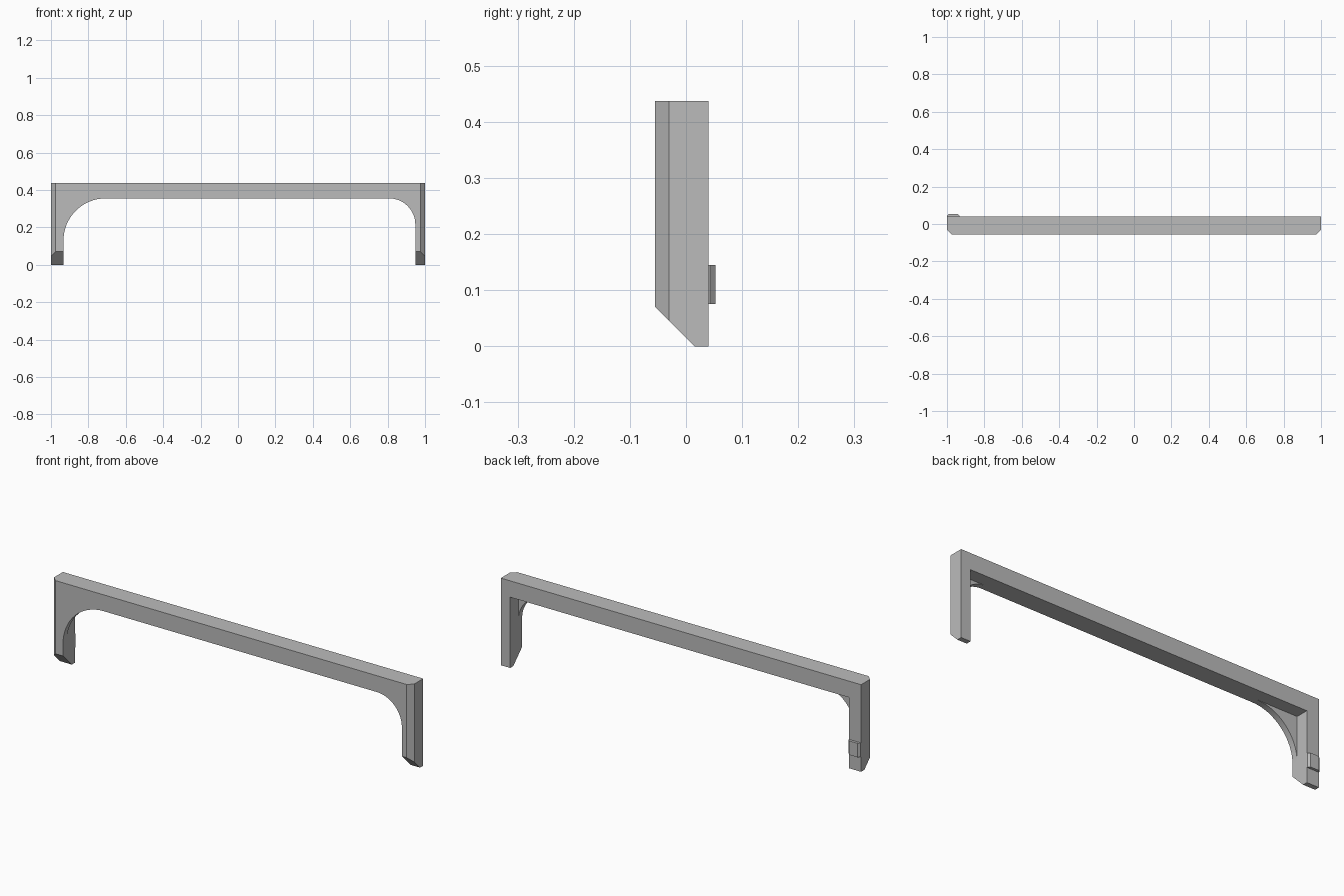
import bpy, bmesh, math
from mathutils import Vector

old = bpy.data.objects.get("Cube")
if old:
    bpy.data.objects.remove(old, do_unlink=True)

FRONT, STEP, BACK = -0.055, -0.025, 0.04      # depth layers
TOP, UNDER = 0.437, 0.355                     # beam top and underside
LEFT_IN, RIGHT_IN = 0.948, -0.933             # inner faces of the legs

grey = bpy.data.materials.new("grey")
grey.use_nodes = True
colour = (0.5, 0.5, 0.5, 1)
grey.diffuse_color = colour
grey.node_tree.nodes["Principled BSDF"].inputs["Base Color"].default_value = colour


def prism(name, outline, y0, y1):
    """Extrude an x-z outline from y0 to y1."""
    bm = bmesh.new()
    face = bm.faces.new([bm.verts.new((x, y0, z)) for x, z in outline])
    new = bmesh.ops.extrude_face_region(bm, geom=[face])["geom"]
    bmesh.ops.translate(bm, vec=(0, y1 - y0, 0),
                        verts=[v for v in new if isinstance(v, bmesh.types.BMVert)])
    bmesh.ops.recalc_face_normals(bm, faces=bm.faces)
    mesh = bpy.data.meshes.new(name)
    bm.to_mesh(mesh)
    bm.free()
    mesh.materials.append(grey)
    obj = bpy.data.objects.new(name, mesh)
    bpy.context.collection.objects.link(obj)
    return obj


def box(x0, x1, z0, z1):
    return [(x0, z0), (x1, z0), (x1, z1), (x0, z1)]


def arc(cx, cz, r, start, steps=16):
    angles = [start + math.pi / 2 * i / steps for i in range(steps + 1)]
    return [(cx + r * math.cos(a), cz + r * math.sin(a)) for a in angles]


def slice_off(obj, point, normal):
    """Remove everything on the normal side of a plane and cap the cut."""
    bm = bmesh.new()
    bm.from_mesh(obj.data)
    cut = bmesh.ops.bisect_plane(bm, geom=bm.verts[:] + bm.edges[:] + bm.faces[:],
                                 plane_co=Vector(point), plane_no=Vector(normal),
                                 clear_outer=True)["geom_cut"]
    bmesh.ops.holes_fill(bm, edges=[e for e in cut if isinstance(e, bmesh.types.BMEdge)])
    bmesh.ops.recalc_face_normals(bm, faces=bm.faces)
    bm.to_mesh(obj.data)
    bm.free()


# Solid block for the whole frame, with its openings cut through
frame = prism("frame", box(-1, 1, 0, TOP), FRONT, BACK)
big, small = 0.225, 0.14
rounded = ([(RIGHT_IN, -0.1), (LEFT_IN, -0.1)]
           + arc(LEFT_IN - small, UNDER - small, small, 0)
           + arc(RIGHT_IN + big, UNDER - big, big, math.pi / 2))
cutters = [prism("front_opening_cutter", rounded, FRONT - 0.1, BACK + 0.1),
           prism("rear_opening_cutter", box(RIGHT_IN, LEFT_IN, -0.1, UNDER), STEP, BACK + 0.1)]
for cutter in cutters:
    cutter.hide_render = True
    mod = frame.modifiers.new("opening", 'BOOLEAN')
    mod.operation, mod.solver, mod.object = 'DIFFERENCE', 'EXACT', cutter
bpy.context.view_layer.update()
result = frame.evaluated_get(bpy.context.evaluated_depsgraph_get())
frame.data = bpy.data.meshes.new_from_object(result)
frame.modifiers.clear()
for cutter in cutters:
    bpy.data.objects.remove(cutter, do_unlink=True)

# Bevelled front corners and sloping feet
for side in (-1, 1):
    slice_off(frame, (side * 0.975, FRONT, 0), (side, -1, 0))
slice_off(frame, (0, 0.015, 0), (0, -1, -1))

# Small catch on the back of the right leg, with bevelled corners
catch = prism("catch", box(-1, -0.933, 0.075, 0.145), BACK, 0.053)
for side, x in ((-1, -0.99), (1, -0.943)):
    slice_off(catch, (x, 0.053, 0), (side, 1, 0))

# Smooth the rounded corners, keeping the edges sharp
for obj in (frame, catch):
    bpy.ops.object.select_all(action='DESELECT')
    obj.select_set(True)
    bpy.context.view_layer.objects.active = obj
    bpy.ops.object.shade_smooth_by_angle(angle=math.radians(30))
